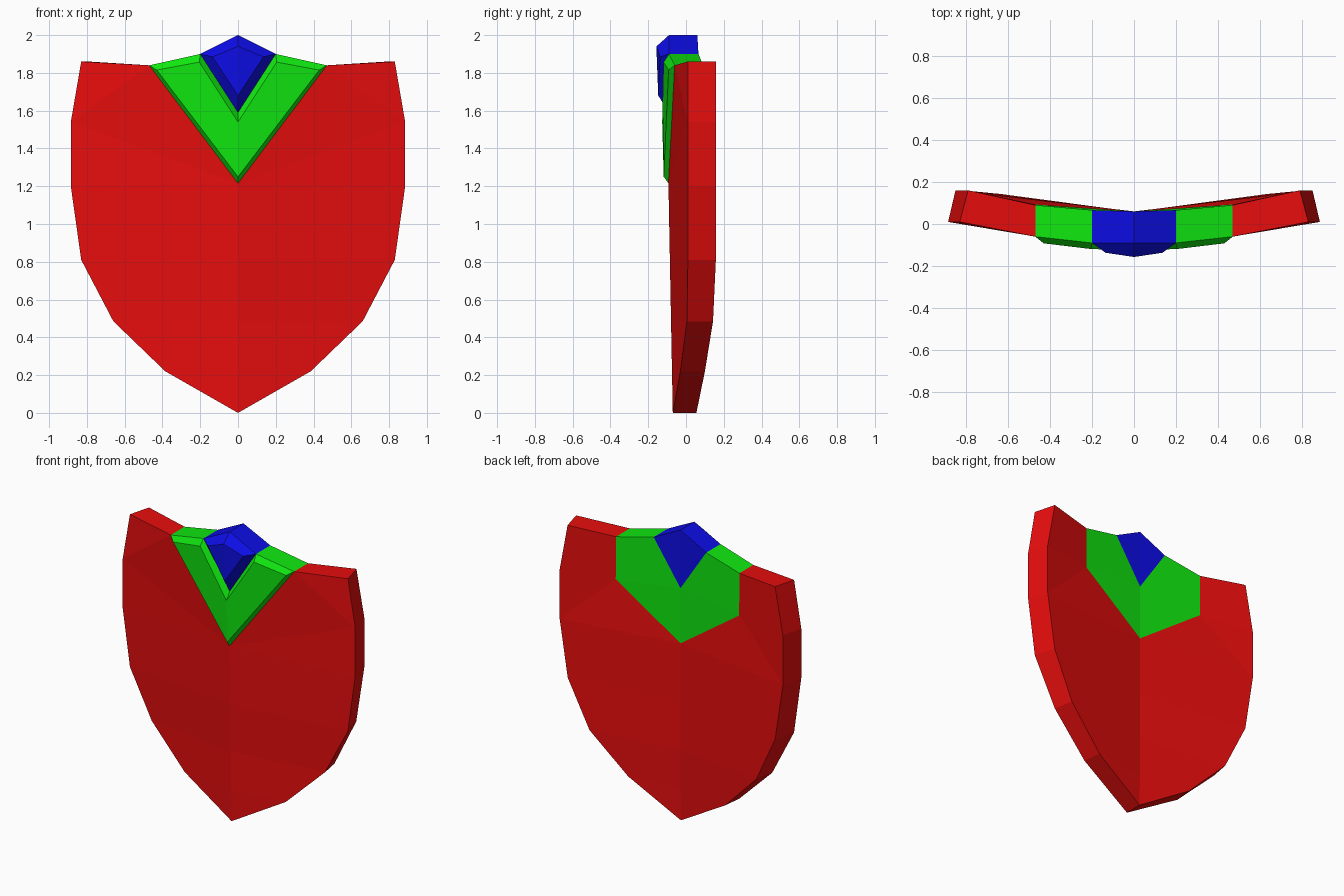
import bpy, bmesh

if "Cube" in bpy.data.objects:
    bpy.data.objects.remove(bpy.data.objects["Cube"])


def material(name, rgb):
    m = bpy.data.materials.new(name)
    m.diffuse_color = (*rgb, 1)
    m.use_nodes = True
    m.node_tree.nodes["Principled BSDF"].inputs["Base Color"].default_value = m.diffuse_color
    return m


def half_shell(name, mat, polys):
    """Build the +x half from polygons, mirror it and weld the seam."""
    bm = bmesh.new()
    for side in (1, -1):
        for poly in polys:
            bm.faces.new([bm.verts.new((side * x, y, z)) for x, y, z in poly])
    bmesh.ops.remove_doubles(bm, verts=bm.verts, dist=1e-4)
    bmesh.ops.recalc_face_normals(bm, faces=bm.faces)
    me = bpy.data.meshes.new(name)
    bm.to_mesh(me)
    bm.free()
    me.materials.append(mat)
    ob = bpy.data.objects.new(name, me)
    bpy.context.collection.objects.link(ob)
    return ob


def bridge(a, b):
    """Quads between two matching point rows."""
    return [(a[i], a[i + 1], b[i + 1], b[i]) for i in range(len(a) - 1)]


red = material("shield red", (0.8, 0.004, 0.004))
green = material("chevron green", (0.005, 0.8, 0.005))
blue = material("gem blue", (0.004, 0.004, 0.8))

# Rim profile, bottom tip to upper corner: x front, x back, y front, y back, z
rim = [(0, 0, -.07, .055, 0), (.385, .37, -.03, .10, .22), (.66, .635, .005, .143, .485),
       (.83, .79, .01, .158, .81), (.885, .85, .01, .16, 1.2),
       (.885, .85, .01, .16, 1.54), (.83, .79, .01, .16, 1.86)]
front = [(xf, yf, z) for xf, xb, yf, yb, z in rim]
back = [(xb, yb, z) for xf, xb, yf, yb, z in rim]

# Shared points where the chevron and gem meet the shield
T, Tb = (.47, -.06, 1.84), (.47, .09, 1.84)
S, Sb = (.2, -.09, 1.9), (.2, .066, 1.9)
P, Pb = (0, -.09, 2), (0, .06, 2)
V, Vb = (0, -.093, 1.215), (0, .06, 1.22)
W, Wb = (0, -.09, 1.59), (0, .06, 1.6)
M = (.47, .093, 1.55)

# Shield body: folded front and back, rim and upper edge
mid_f = [front[0]] + [(0, -.07 - .019 * z, z) for z in (.22, .485, .81)] + [V]
mid_b = [back[0]] + [(0, .058, z) for z in (.22, .485, .81)] + [Vb]
faces = bridge(front + [T], back + [Tb])
for mid, edge in ((mid_f, front), (mid_b, back)):
    faces.append((mid[0], edge[1], mid[1]))
    faces += bridge(mid[1:], edge[1:5])
faces += [(V, front[4], front[5]), (V, front[5], T), (front[5], front[6], T)]
faces += [(Vb, back[4], M), (back[4], back[5], M), (M, back[5], back[6], Tb)]
half_shell("shield_body", red, faces)

# Chevron: raised V with bevelled edges, passing through to the back
Vi, Ti = (0, -.118, 1.25), (.43, -.092, 1.815)
Si, Wi = (.205, -.119, 1.857), (0, -.126, 1.54)
half_shell("chevron", green,
           bridge([V, T, S, W], [Vi, Ti, Si, Wi])
           + [(Vi, Ti, Si, Wi), (T, S, Sb, Tb), (Vb, M, Wb), (M, Tb, Sb, Wb)])

# Gem: raised kite at the top centre
Wg, Sg, Pg = (0, -.147, 1.68), (.135, -.137, 1.885), (0, -.157, 1.94)
half_shell("gem", blue,
           bridge([W, S, P], [Wg, Sg, Pg])
           + [(Wg, Sg, Pg), (S, P, Pb, Sb), (Wb, Sb, Pb)])
